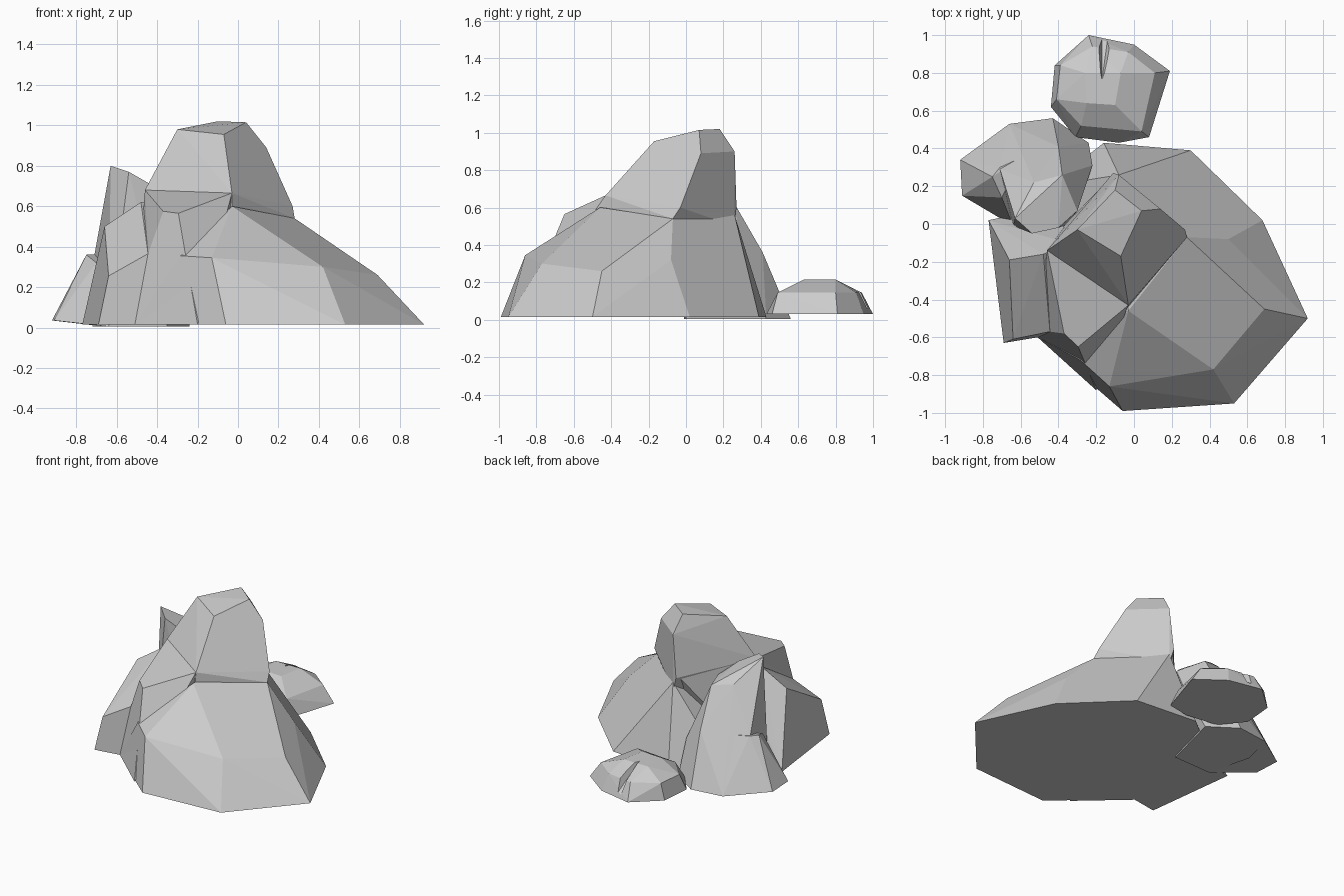
import bpy, bmesh, math


def chunk(name, pts):
    """Convex faceted block around a few corner points."""
    bm = bmesh.new()
    for p in pts:
        bm.verts.new(p)
    res = bmesh.ops.convex_hull(bm, input=bm.verts)
    loose = [v for v in bm.verts if not v.link_faces]
    bmesh.ops.delete(bm, geom=loose, context='VERTS')
    bmesh.ops.dissolve_limit(bm, angle_limit=math.radians(4),
                             verts=bm.verts, edges=bm.edges)
    bmesh.ops.recalc_face_normals(bm, faces=bm.faces)
    me = bpy.data.meshes.new(name)
    bm.to_mesh(me)
    bm.free()
    ob = bpy.data.objects.new(name, me)
    bpy.context.collection.objects.link(ob)
    return ob


def combine(target, other, op='UNION'):
    mod = target.modifiers.new(op, 'BOOLEAN')
    mod.operation, mod.object, mod.solver = op, other, 'EXACT'
    bpy.context.view_layer.objects.active = target
    bpy.ops.object.modifier_apply(modifier=mod.name)
    bpy.data.objects.remove(other)


def base(z, *xy):
    return [(x, y, z) for x, y in xy]


# Big boulder: broad lower body
big = chunk("big_boulder", base(
    .015, (-.06, -.99), (.53, -.95), (.92, -.5), (.68, .02), (.3, .39),
    (-.16, .43), (-.45, .2), (-.51, -.6)) + [
    (-.285, -.72, .355), (-.13, -.86, .345), (.42, -.77, .3), (.69, -.45, .26),
    (.5, -.08, .32), (.17, .2, .32), (-.03, -.46, .6), (.28, -.07, .54),
    (-.08, .26, .56)])

# Front left shoulder
shoulder = chunk("shoulder", base(
    .015, (-.51, -.6), (-.2, -.88), (0, 0), (-.46, -.1)) + [
    (-.03, -.43, .665), (-.46, -.14, .68), (-.37, -.58, .575),
    (-.295, -.65, .565), (-.445, -.57, .365), (-.285, -.72, .355),
    (-.11, .26, .62)])

# Peak
peak = chunk("peak", [
    (-.3, -.03, .98), (-.07, -.17, .955), (.04, .07, 1.015), (-.1, .18, 1.02),
    (.14, .08, .89), (-.08, .26, .9), (-.03, -.43, .665), (-.46, -.14, .68),
    (-.11, .27, .6), (.27, -.03, .6), (.28, -.07, .54), (-.03, -.44, .58),
    (-.08, .26, .5), (-.4, -.14, .55)])

# Left buttress
buttress = chunk("buttress", base(
    .015, (-.69, -.63), (-.51, -.6), (-.77, .02), (-.4, .1), (-.35, -.55)) + [
    (-.66, -.19, .5), (-.48, -.16, .62), (-.445, -.57, .365),
    (-.64, -.61, .255), (-.35, -.1, .6)])
for part in (shoulder, peak, buttress):
    combine(big, part)

# Leaning slab behind on the left, with its lower side block
slab = chunk("leaning_slab", base(
    .005, (-.43, .56), (-.66, .53), (-.72, .3), (-.64, -.01), (-.35, 0),
    (-.24, .43)) + [
    (-.63, .03, .8), (-.54, -.05, .77), (-.4, -.02, .69), (-.3, .07, .6),
    (-.53, .22, .65), (-.38, .26, .62), (-.4, .41, .36), (-.22, .31, .22),
    (-.71, .29, .36)])
side = chunk("side_block", base(
    .035, (-.92, .34), (-.91, .15)) + [
    (-.64, -.01, .005), (-.66, .53, .005), (-.5, .3, .005), (-.75, .25, .36),
    (-.71, .3, .36), (-.7, .14, .32), (-.6, .35, .36)])
combine(slab, side)

# Small flat rock at the back, with a crack cut into its rear edge
small = chunk("small_rock", base(
    .03, (-.44, .62), (-.42, .84), (-.24, 1), (0, .95), (.19, .81),
    (.08, .46), (-.08, .43), (-.31, .46)) + base(
    .145, (-.28, .52), (.04, .49), (.11, .8), (-.03, .91), (-.22, .94),
    (-.39, .84), (-.41, .66)) + base(
    .215, (-.25, .64), (-.1, .63), (-.07, .8), (-.26, .8)))
crack = chunk("crack_cutter", [
    (-.17, .76, .22), (-.2, .8, .3), (-.13, .8, .3), (-.17, 1.05, 0),
    (-.18, 1.05, .3), (-.08, 1.05, .3), (-.13, 1.05, 0)])
combine(small, crack, 'DIFFERENCE')
